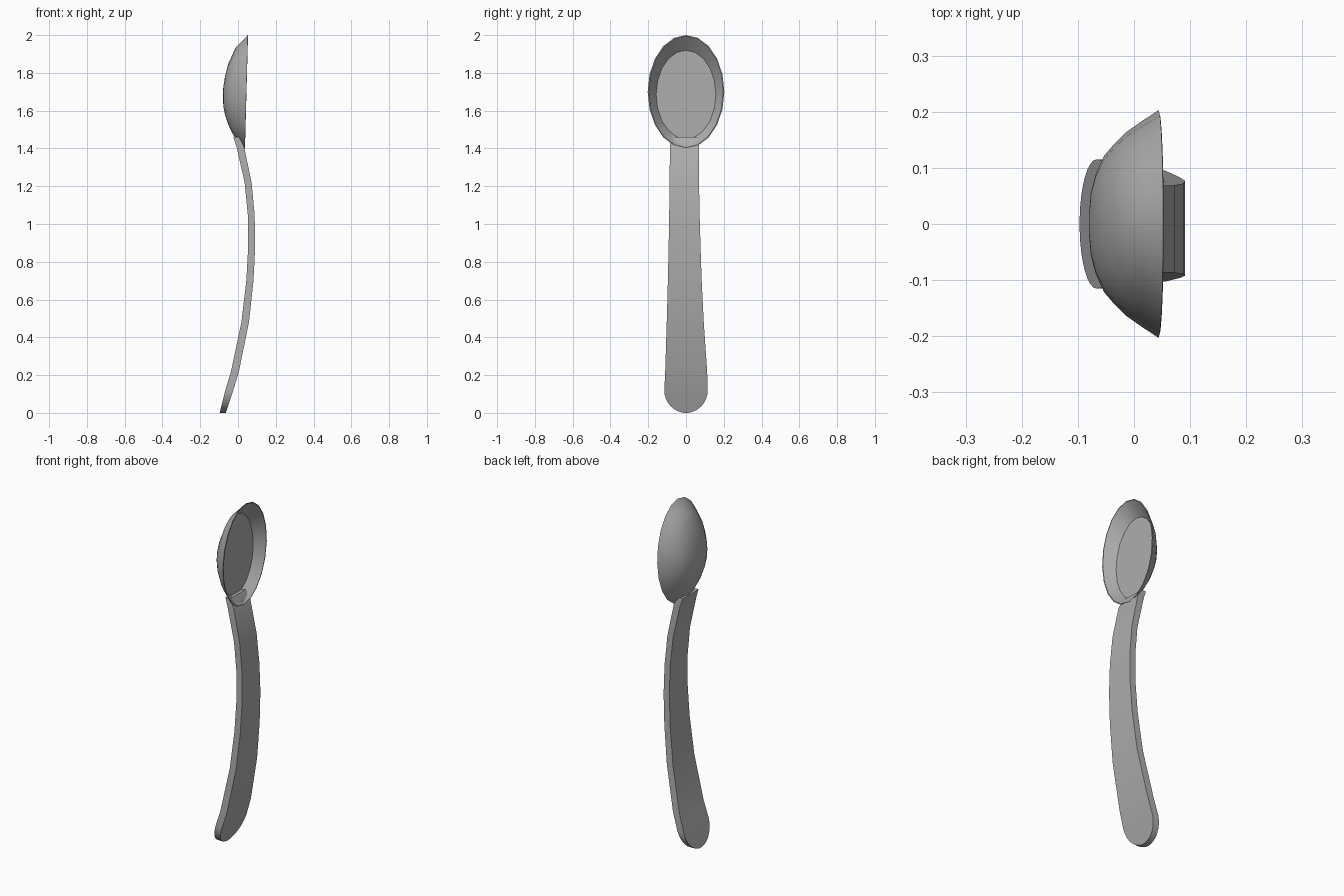
import bpy
import bmesh
from math import sin, cos, pi, sqrt, radians

cube = bpy.data.objects.get("Cube")
if cube:
    bpy.data.objects.remove(cube, do_unlink=True)

GREY = (0.42, 0.42, 0.42, 1)
metal = bpy.data.materials.new("grey metal")
metal.use_nodes = True
metal.diffuse_color = GREY
metal.node_tree.nodes["Principled BSDF"].inputs["Base Color"].default_value = GREY


def loft(name, rings, angle):
    """Skin a list of closed point rings, cap both ends and shade."""
    bm = bmesh.new()
    loops = [[bm.verts.new(p) for p in ring] for ring in rings]
    n = len(loops[0])
    for a, b in zip(loops, loops[1:]):
        for i in range(n):
            j = (i + 1) % n
            bm.faces.new((a[i], a[j], b[j], b[i]))
    bm.faces.new(loops[0])
    bm.faces.new(loops[-1])
    bmesh.ops.recalc_face_normals(bm, faces=bm.faces)
    mesh = bpy.data.meshes.new(name)
    bm.to_mesh(mesh)
    bm.free()
    mesh.materials.append(metal)
    obj = bpy.data.objects.new(name, mesh)
    bpy.context.collection.objects.link(obj)
    bpy.ops.object.select_all(action='DESELECT')
    obj.select_set(True)
    bpy.context.view_layer.objects.active = obj
    bpy.ops.object.shade_smooth_by_angle(angle=radians(angle))
    return obj


def oval(x, ry, low, high, tilt=0.0, sides=20):
    """Upright oval ring; tilt leans its top towards +x."""
    mid, rz = (low + high) / 2, (high - low) / 2
    angles = [2 * pi * i / sides for i in range(sides)]
    return [(x + tilt * cos(a), ry * sin(a), mid + rz * cos(a)) for a in angles]


# Bowl: flat floor, flared inner wall, thin tilted rim, domed back
bowl = [
    oval(-0.012, 0.158, 1.45, 1.92),
    oval(0.045, 0.197, 1.405, 1.995, 0.008),
    oval(0.044, 0.203, 1.40, 2.0, 0.008),
    oval(0.015, 0.184, 1.425, 1.965, 0.004),
    oval(-0.015, 0.163, 1.455, 1.93),
    oval(-0.035, 0.143, 1.49, 1.885),
    oval(-0.053, 0.122, 1.53, 1.845),
    oval(-0.068, 0.09, 1.575, 1.785),
    oval(-0.077, 0.055, 1.62, 1.73),
    oval(-0.08, 0.02, 1.66, 1.70),
]
loft("bowl", bowl, 25)

# Handle stations: height, left-hand x, right-hand x, lowest y, highest y
stations = [
    (0.12, -0.067, -0.025, -0.115, 0.115),
    (0.22, -0.037, 0.005, -0.11, 0.112),
    (0.48, 0.018, 0.058, -0.102, 0.094),
    (0.70, 0.044, 0.082, -0.096, 0.083),
    (0.88, 0.054, 0.091, -0.092, 0.077),
    (1.05, 0.052, 0.088, -0.089, 0.072),
    (1.22, 0.035, 0.072, -0.087, 0.069),
    (1.41, -0.008, 0.032, -0.085, 0.068),
    (1.46, -0.025, 0.006, -0.08, 0.065),
]
# Rounded tip: half-ellipse of widths below the first station
tip = []
for k in range(1, 9):
    t = 1.0 - sin(pi / 2 * k / 8.5)
    z = 0.12 * t
    half = 0.115 * sqrt(1 - (1 - t) ** 2)
    tip.append((z, -0.097 + 0.25 * z, -0.065 + 0.333 * z, -half, half))
tip.reverse()
tip[0] = (0.0,) + tip[0][1:]

handle = [[(a, lo, z), (b, lo, z), (b, hi, z), (a, hi, z)]
          for z, a, b, lo, hi in tip + stations]
loft("handle", handle, 35)
